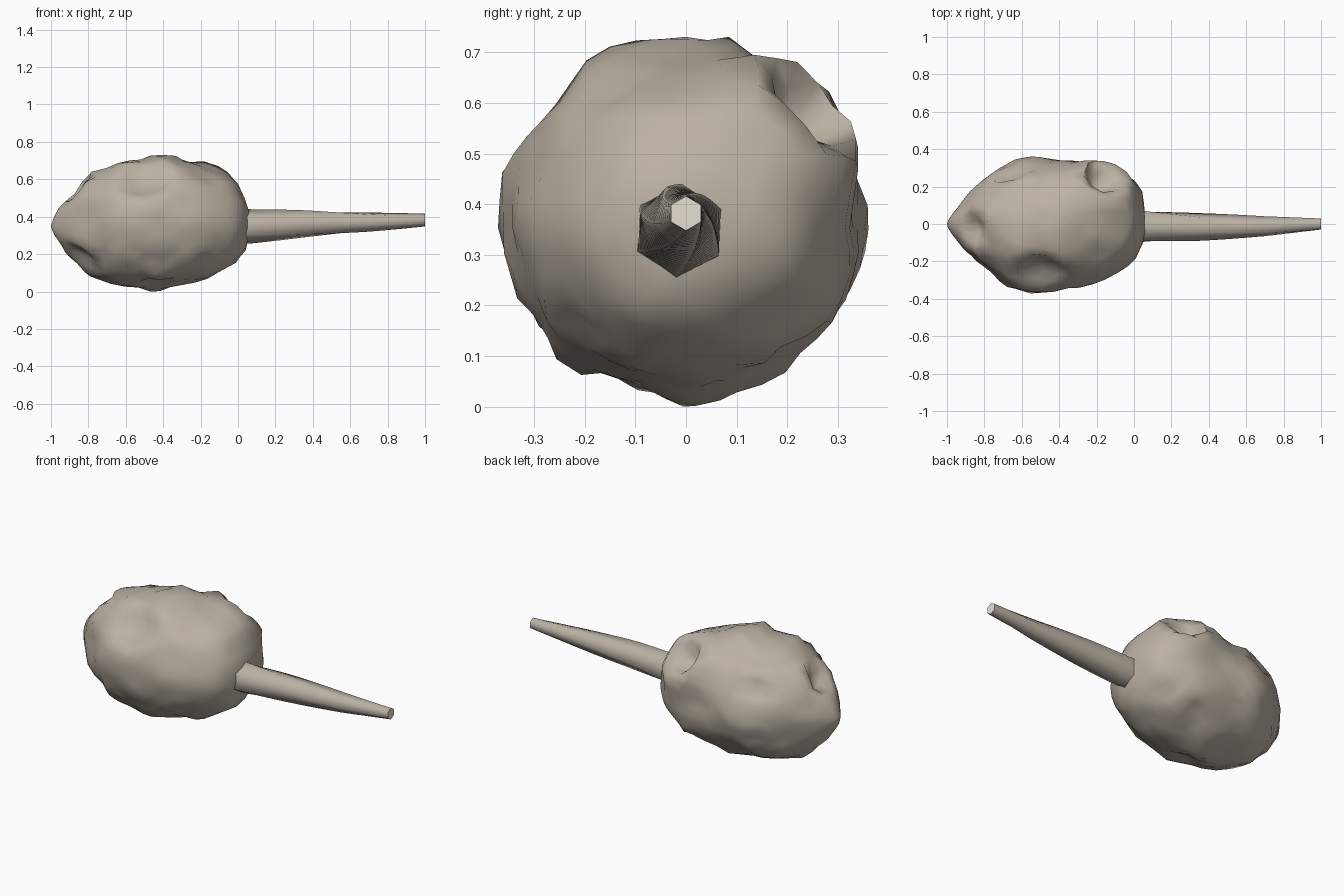
import bpy, bmesh, math
from mathutils import Vector, noise

cube = bpy.data.objects.get("Cube")
if cube:
    bpy.data.objects.remove(cube, do_unlink=True)


def material(name, rgb):
    mat = bpy.data.materials.new(name)
    mat.use_nodes = True
    colour = (*rgb, 1)
    mat.diffuse_color = colour
    mat.node_tree.nodes["Principled BSDF"].inputs["Base Color"].default_value = colour
    return mat


def add_object(name, bm, *mats):
    bmesh.ops.recalc_face_normals(bm, faces=bm.faces)
    mesh = bpy.data.meshes.new(name)
    bm.to_mesh(mesh)
    bm.free()
    for mat in mats:
        mesh.materials.append(mat)
    obj = bpy.data.objects.new(name, mesh)
    bpy.context.collection.objects.link(obj)
    return obj


def sample(table, x):
    """Linear interpolation of the rows of a table at x."""
    x = min(max(x, table[0][0]), table[-1][0])
    for a, b in zip(table, table[1:]):
        if x <= b[0]:
            t = (x - a[0]) / (b[0] - a[0])
            return [p + (q - p) * t for p, q in zip(a[1:], b[1:])]


stone = material("warm grey stone", (0.5, 0.44, 0.37))
pale = material("pale cut end", (0.85, 0.78, 0.7))

# Head outline: x, right y, left y, bottom z, top z
outline = [
    (-1.00, -0.01, 0.01, 0.34, 0.36), (-0.97, -0.06, 0.06, 0.28, 0.42),
    (-0.90, -0.15, 0.14, 0.20, 0.50), (-0.80, -0.22, 0.24, 0.09, 0.61),
    (-0.67, -0.33, 0.32, 0.04, 0.68), (-0.55, -0.36, 0.35, 0.03, 0.70),
    (-0.43, -0.36, 0.34, 0.01, 0.72), (-0.20, -0.31, 0.33, 0.06, 0.68),
    (-0.08, -0.25, 0.29, 0.11, 0.63), (0.00, -0.19, 0.23, 0.17, 0.57),
    (0.04, -0.12, 0.16, 0.22, 0.50), (0.06, -0.07, 0.07, 0.28, 0.42),
]
# Craters and bumps: centre, mouth radius, depth, raised surround
craters = [
    ((-0.17, 0.24, 0.59), 0.125, 0.16, 0.08),
    ((-0.50, -0.26, 0.60), 0.15, 0.09, 0.03),
    ((-0.66, 0.28, 0.54), 0.08, 0.06, 0.02),
    ((-0.85, -0.02, 0.54), 0.10, 0.08, 0.02),
    ((-0.86, -0.12, 0.16), 0.12, 0.06, 0.015),
    ((-0.45, -0.12, 0.03), 0.10, 0.05, 0.02),
    ((-0.20, -0.22, 0.17), 0.07, 0.03, 0.01),
    ((-0.24, 0.21, 0.13), 0.07, 0.05, 0.02),
    ((-0.55, 0.35, 0.35), 0.06, 0.0, 0.025),
    ((-0.40, 0.04, 0.72), 0.07, 0.0, 0.015),
]

# Lumpy head
bm = bmesh.new()
bmesh.ops.create_icosphere(bm, subdivisions=4, radius=1)
core = Vector((-0.47, 0, 0.36))
for v in bm.verts:
    d = v.co.copy()
    x = core.x + 0.53 * d.x
    right, left, low, high = sample(outline, x)
    ring = Vector((d.y, d.z))
    if ring.length > 1e-6:
        ring.normalize()
    mid = Vector((x, 0, 0.35))
    p = mid + Vector((0, ring.x * (left if ring.x > 0 else -right),
                      ring.y * (high - 0.35 if ring.y > 0 else 0.35 - low)))
    swell = 0.02 * noise.noise(p * 7) + 0.014 * noise.noise(p * 14)
    v.co = p + (p - core).normalized() * swell * min(1, (p - mid).length * 5)
    for centre, radius, depth, lift in craters:
        hollow = Vector(centre)
        axis = (hollow - Vector((0.5 * (hollow.x + core.x), 0, 0.36))).normalized()
        r = (p - hollow).length / radius
        v.co += axis * (lift * math.exp(-(r / 1.6) ** 4) - depth * math.exp(-(r / 0.75) ** 3))
low = min(v.co.z for v in bm.verts)
nose = min(v.co.x for v in bm.verts)
for v in bm.verts:
    v.co.z -= low * max(0, 1 - v.co.z / 0.35)
    v.co.x -= (nose + 1) * max(0, -v.co.x)
head = add_object("lumpy_head", bm, stone)

# Twisted six-sided handle: x, centre y, centre z, radius
path = [
    (-0.05, -0.013, 0.345, 0.095), (0.06, -0.013, 0.348, 0.092),
    (0.35, -0.016, 0.362, 0.076), (0.70, -0.012, 0.371, 0.054),
    (1.00, 0.0, 0.382, 0.034),
]
bm = bmesh.new()
rings, sides = 28, 6
loops = []
for i in range(rings + 1):
    t = i / rings
    x = -0.05 + 1.05 * t
    y, z, radius = sample(path, x)
    loop = []
    for k in range(sides):
        a = math.radians(80 + 70 * t) + math.tau * k / sides
        loop.append(bm.verts.new((x, y + radius * math.cos(a), z + radius * math.sin(a))))
    loops.append(loop)
for a, b in zip(loops, loops[1:]):
    for k in range(sides):
        n = (k + 1) % sides
        bm.faces.new((a[k], a[n], b[n], b[k]))
bm.faces.new(loops[0])
bm.faces.new(loops[-1]).material_index = 1
handle = add_object("tapered_handle", bm, stone, pale)

for obj in (head, handle):
    bpy.ops.object.select_all(action="DESELECT")
    obj.select_set(True)
    bpy.context.view_layer.objects.active = obj
    bpy.ops.object.shade_smooth_by_angle(angle=math.radians(62))
